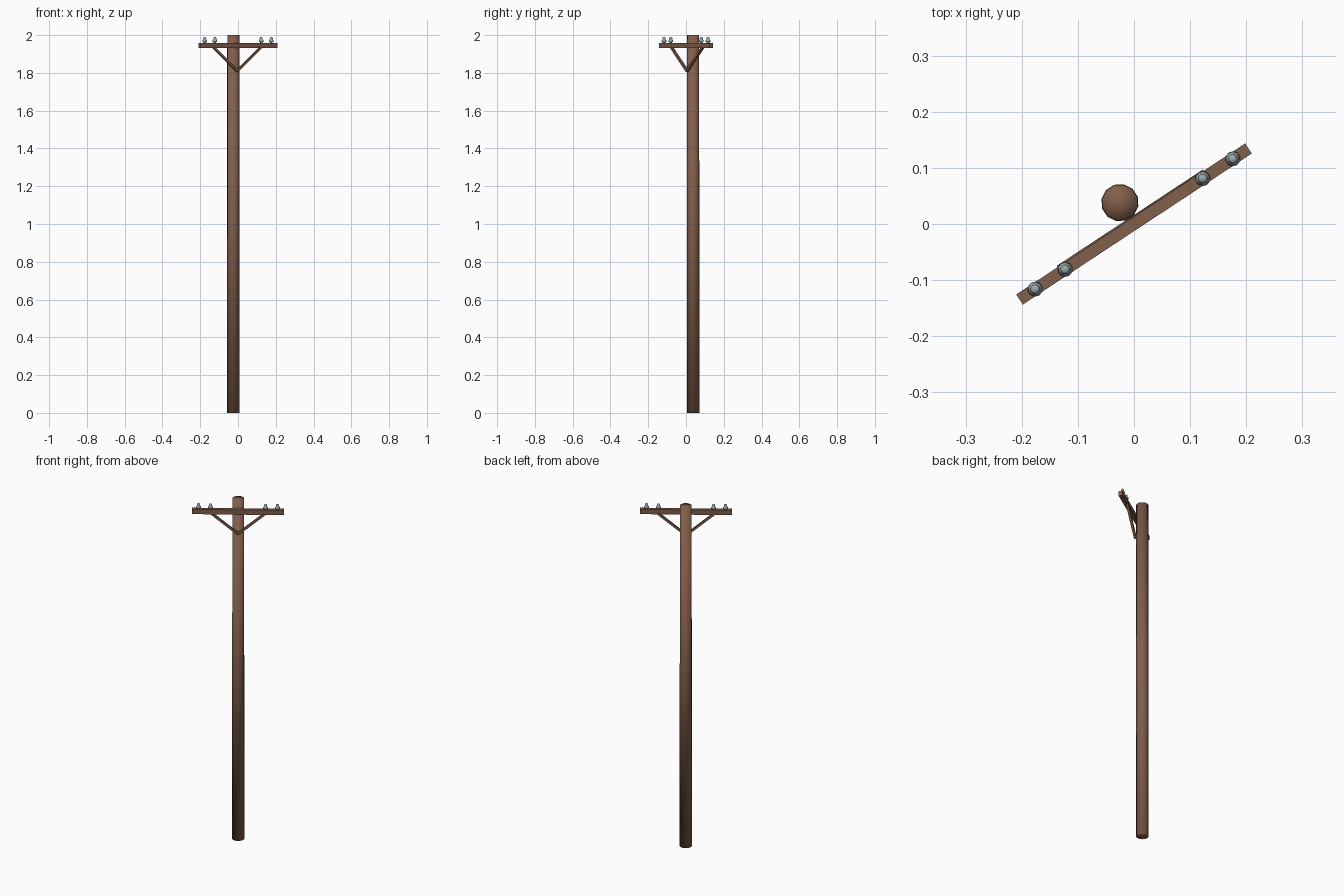
import bpy, bmesh, math
from mathutils import Matrix, Vector

if "Cube" in bpy.data.objects:
    bpy.data.objects.remove(bpy.data.objects["Cube"])

TURN = Matrix.Rotation(math.radians(33.4), 4, 'Z')   # whole top assembly is turned


def material(name, rgb):
    m = bpy.data.materials.new(name)
    m.diffuse_color = (*rgb, 1)
    m.use_nodes = True
    m.node_tree.nodes["Principled BSDF"].inputs["Base Color"].default_value = m.diffuse_color
    return m


WOOD = material("brown_wood", (0.22, 0.112, 0.07))
GLASS = material("grey_glass", (0.32, 0.39, 0.41))


def finish(name, bm, mat, smooth=False):
    bmesh.ops.recalc_face_normals(bm, faces=bm.faces)
    bm.transform(TURN)
    for f in bm.faces:
        f.smooth = smooth
    me = bpy.data.meshes.new(name)
    bm.to_mesh(me)
    bm.free()
    me.materials.append(mat)
    ob = bpy.data.objects.new(name, me)
    bpy.context.collection.objects.link(ob)
    return ob


def box(name, centre, size, tilt=0.0):
    bm = bmesh.new()
    bmesh.ops.create_cube(bm, size=1, matrix=Matrix.Translation(centre)
                          @ Matrix.Rotation(tilt, 4, 'Y') @ Matrix.Diagonal((*size, 1)))
    return finish(name, bm, WOOD)


def lathe(name, x, y, profile, sides, mat):
    """Closed turned shape from (radius, z) pairs, with fan caps."""
    bm = bmesh.new()
    rings = []
    for r, z in profile:
        rings.append([bm.verts.new((x + r * math.cos(a), y + r * math.sin(a), z))
                      for a in (2 * math.pi * (i + 0.5) / sides for i in range(sides))])
    for lo, hi in zip(rings, rings[1:]):
        for i in range(sides):
            j = (i + 1) % sides
            bm.faces.new((lo[i], lo[j], hi[j], hi[i]))
    for ring, z in ((rings[0], profile[0][1]), (rings[-1], profile[-1][1])):
        tip = bm.verts.new((x, y, z))
        for i in range(sides):
            bm.faces.new((ring[i], ring[(i + 1) % sides], tip))
    return finish(name, bm, mat, smooth=True)


# Round pole, standing just behind the crossarm
lathe("pole", 0, 0.0455, [(0.0335, 0), (0.0325, 2.0)], 12, WOOD)

# Crossarm
box("crossarm", (0, 0, 1.945), (0.489, 0.0215, 0.028))

for side, s in (("left", -1), ("right", 1)):
    # Diagonal brace from the pole up to the arm
    low, high = Vector((0, 0.007, 1.81)), Vector((s * 0.152, 0.007, 1.937))
    d = high - low
    box(f"brace_{side}", (low + high) / 2, (d.length, 0.013, 0.012), -math.atan2(d.z, d.x))
    # Two bell-shaped insulators
    for place, x in (("inner", 0.147), ("outer", 0.211)):
        lathe(f"insulator_{side}_{place}", s * x, 0,
              [(0.007, 1.957), (0.007, 1.964), (0.0135, 1.965), (0.012, 1.973),
               (0.008, 1.977), (0.0085, 1.985), (0.005, 1.989)], 10, GLASS)
